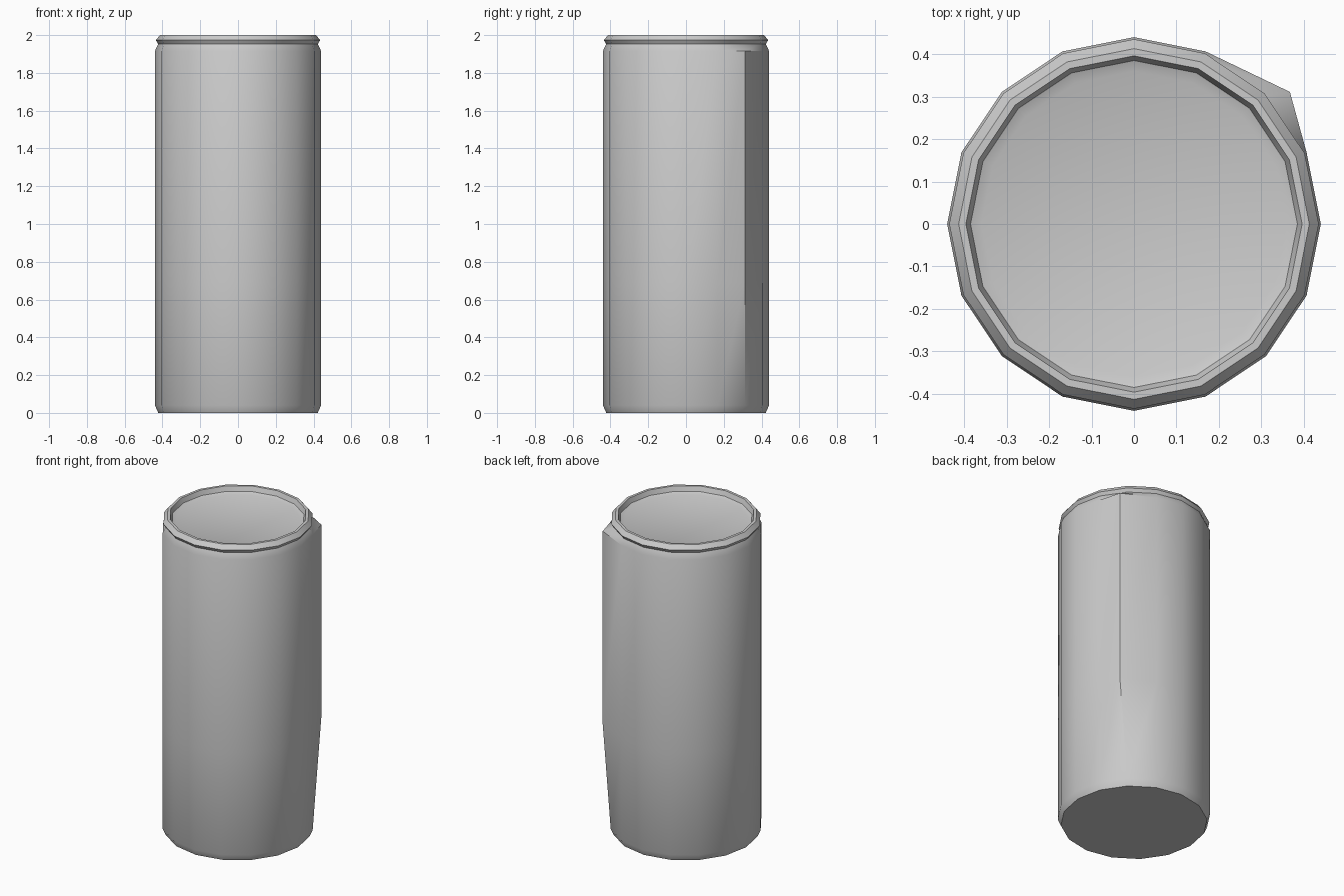
import bpy, bmesh, math

if "Cube" in bpy.data.objects:
    bpy.data.objects.remove(bpy.data.objects["Cube"])

SIDES = 16
# Outer profile from base to rim, then down into the recessed lid: (radius, z)
PROFILE = [(0.422, 0.0), (0.44, 0.04), (0.44, 0.69), (0.44, 1.915),
           (0.423, 1.953), (0.435, 1.973), (0.413, 2.0), (0.396, 2.0),
           (0.385, 1.97), (0.36, 1.96)]

bm = bmesh.new()
rings = []
for r, z in PROFILE:
    rings.append([bm.verts.new((r * math.cos(2 * math.pi * i / SIDES),
                                r * math.sin(2 * math.pi * i / SIDES), z))
                  for i in range(SIDES)])

# Wall faces
for low, high in zip(rings, rings[1:]):
    for i in range(SIDES):
        j = (i + 1) % SIDES
        bm.faces.new((low[i], low[j], high[j], high[i]))

# Base and lid caps
bm.faces.new(list(reversed(rings[0])))
bm.faces.new(rings[-1])

# Pulled-out corner on the back right of the body
for ring in (rings[2], rings[3]):
    ring[2].co.x += 0.056

mesh = bpy.data.meshes.new("can_body")
bm.to_mesh(mesh)
bm.free()
can = bpy.data.objects.new("can_body", mesh)
bpy.context.collection.objects.link(can)

# Smooth wall with sharp rim edges
bpy.context.view_layer.objects.active = can
can.select_set(True)
bpy.ops.object.shade_smooth_by_angle(angle=math.radians(35))
